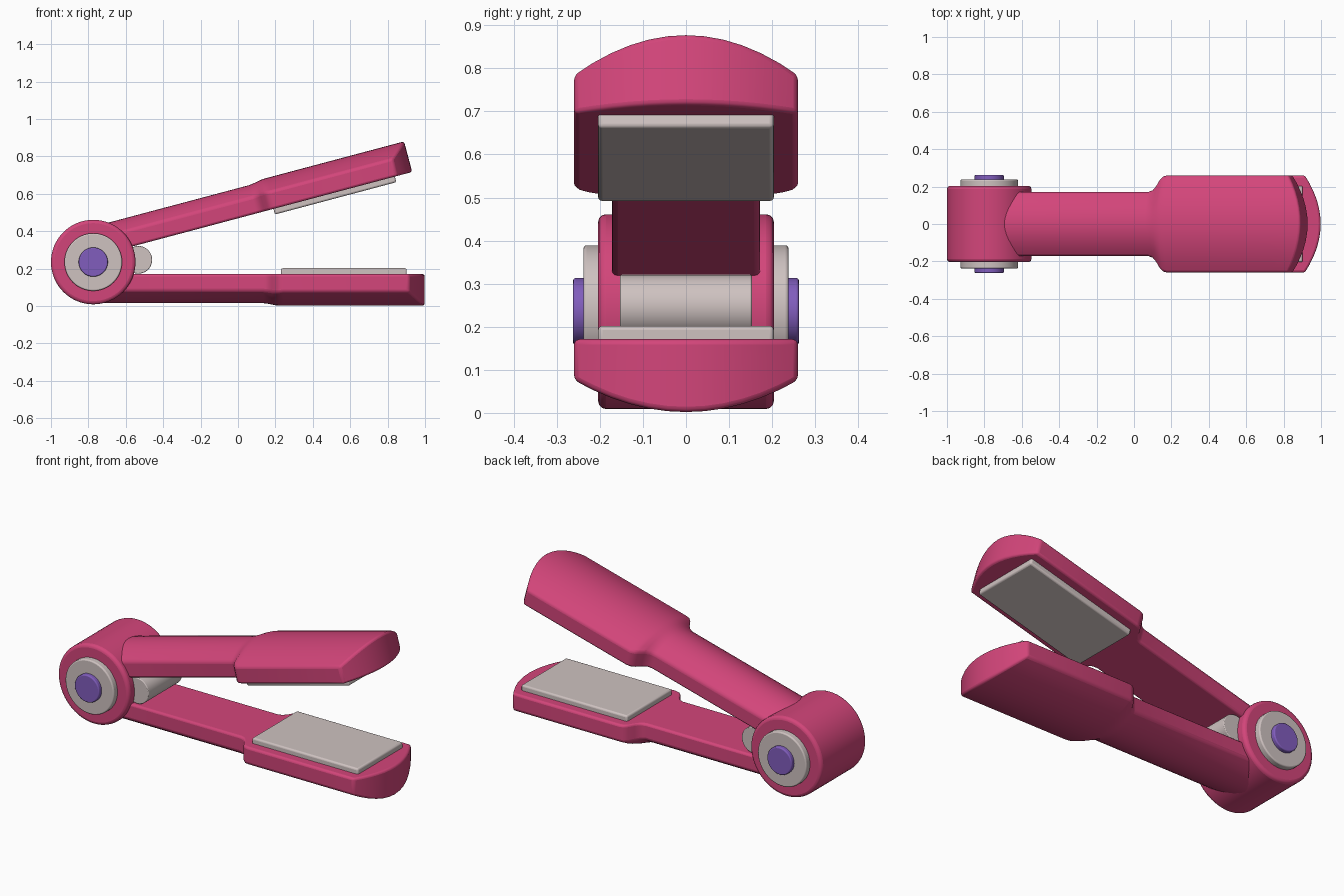
import bpy, bmesh, math
from mathutils import Matrix

if "Cube" in bpy.data.objects:
    bpy.data.objects.remove(bpy.data.objects["Cube"])

HINGE = (-0.774, 0, 0.235)
OPEN = math.radians(14.9)


def material(name, rgb):
    m = bpy.data.materials.new(name)
    m.diffuse_color = (*rgb, 1)
    m.use_nodes = True
    m.node_tree.nodes["Principled BSDF"].inputs["Base Color"].default_value = m.diffuse_color
    return m


PINK = material("pink plastic", (0.65, 0.06, 0.195))
GREY = material("warm grey", (0.62, 0.54, 0.53))
PURPLE = material("purple", (0.22, 0.11, 0.51))


def finish(name, bm, mat, bevel, segments=3):
    bmesh.ops.recalc_face_normals(bm, faces=bm.faces)
    mesh = bpy.data.meshes.new(name)
    bm.to_mesh(mesh)
    bm.free()
    mesh.materials.append(mat)
    ob = bpy.data.objects.new(name, mesh)
    bpy.context.collection.objects.link(ob)
    mod = ob.modifiers.new("soft edges", 'BEVEL')
    mod.width, mod.segments = bevel, segments
    mod.limit_method = 'ANGLE'
    mod.angle_limit = math.radians(40)
    bpy.ops.object.select_all(action='DESELECT')
    ob.select_set(True)
    bpy.context.view_layer.objects.active = ob
    bpy.ops.object.shade_smooth_by_angle(angle=math.radians(32))
    return ob


def cylinder(name, x, z, r, half_width, mat, bevel):
    bm = bmesh.new()
    bmesh.ops.create_cone(bm, cap_ends=True, segments=64, radius1=r, radius2=r,
                          depth=2 * half_width, matrix=Matrix.Rotation(math.pi / 2, 4, 'X'))
    ob = finish(name, bm, mat, bevel)
    ob.location = (x, 0, z)
    return ob


# Arm stations along its length: x, half width, thickness, edge drop, end curve
STATIONS = [(0.0, 0.172, 0.156, 0.066, 0), (0.91, 0.172, 0.156, 0.066, 0),
            (0.935, 0.181, 0.159, 0.066, 0), (0.955, 0.204, 0.163, 0.067, 0),
            (0.975, 0.237, 0.167, 0.070, 0), (0.993, 0.254, 0.169, 0.072, 0),
            (1.015, 0.26, 0.169, 0.074, 0), (1.60, 0.26, 0.169, 0.074, 0),
            (1.772, 0.26, 0.169, 0.074, 0.085)]
N = 12


def arm(name, flat_z, side, angle):
    """Lofted arm: flat inner face, domed outer face, curved tip."""
    bm = bmesh.new()
    rings = []
    for x, w, t, drop, curve in STATIONS:
        us = [2 * i / N - 1 for i in range(N + 1)]
        outer = [bm.verts.new((x - curve * u * u, w * u, flat_z + side * (t - drop * u * u))) for u in us]
        inner = [bm.verts.new((x - curve * u * u, w * u, flat_z)) for u in us]
        rings.append((outer, inner))
    for (o1, i1), (o2, i2) in zip(rings, rings[1:]):
        loop1, loop2 = o1 + i1[::-1], o2 + i2[::-1]
        for k in range(len(loop1)):
            j = (k + 1) % len(loop1)
            bm.faces.new((loop1[k], loop1[j], loop2[j], loop2[k]))
    for o, i in (rings[0], rings[-1]):
        for k in range(N):
            bm.faces.new((o[k], o[k + 1], i[k + 1], i[k]))
    ob = finish(name, bm, PINK, 0.012)
    ob.location = HINGE
    ob.rotation_euler = (0, -angle, 0)


def plate(name, flat_z, side, angle):
    """Heating plate standing 0.03 proud of the arm's inner face."""
    bm = bmesh.new()
    z0, z1 = flat_z + side * 0.02, flat_z - side * 0.031
    bmesh.ops.create_cube(bm, size=1, matrix=Matrix.Translation((1.34, 0, (z0 + z1) / 2))
                          @ Matrix.Diagonal((0.672, 0.408, abs(z1 - z0), 1)))
    ob = finish(name, bm, GREY, 0.01)
    ob.location = HINGE
    ob.rotation_euler = (0, -angle, 0)


# Two arms with their plates
for label, flat_z, side, angle in (("lower", -0.064, -1, 0), ("upper", 0.027, 1, OPEN)):
    arm(label + "_arm", flat_z, side, angle)
    plate(label + "_heating_plate", flat_z, side, angle)

# Hinge barrel, washer, pin and the stop roller between the arms
hx, _, hz = HINGE
cylinder("hinge_barrel", hx, hz, 0.226, 0.204, PINK, 0.018)
cylinder("hinge_washer", hx, hz, 0.154, 0.238, GREY, 0.007)
cylinder("hinge_pin", hx, hz, 0.078, 0.262, PURPLE, 0.006)
cylinder("stop_roller", -0.533, 0.247, 0.074, 0.153, GREY, 0.004)
